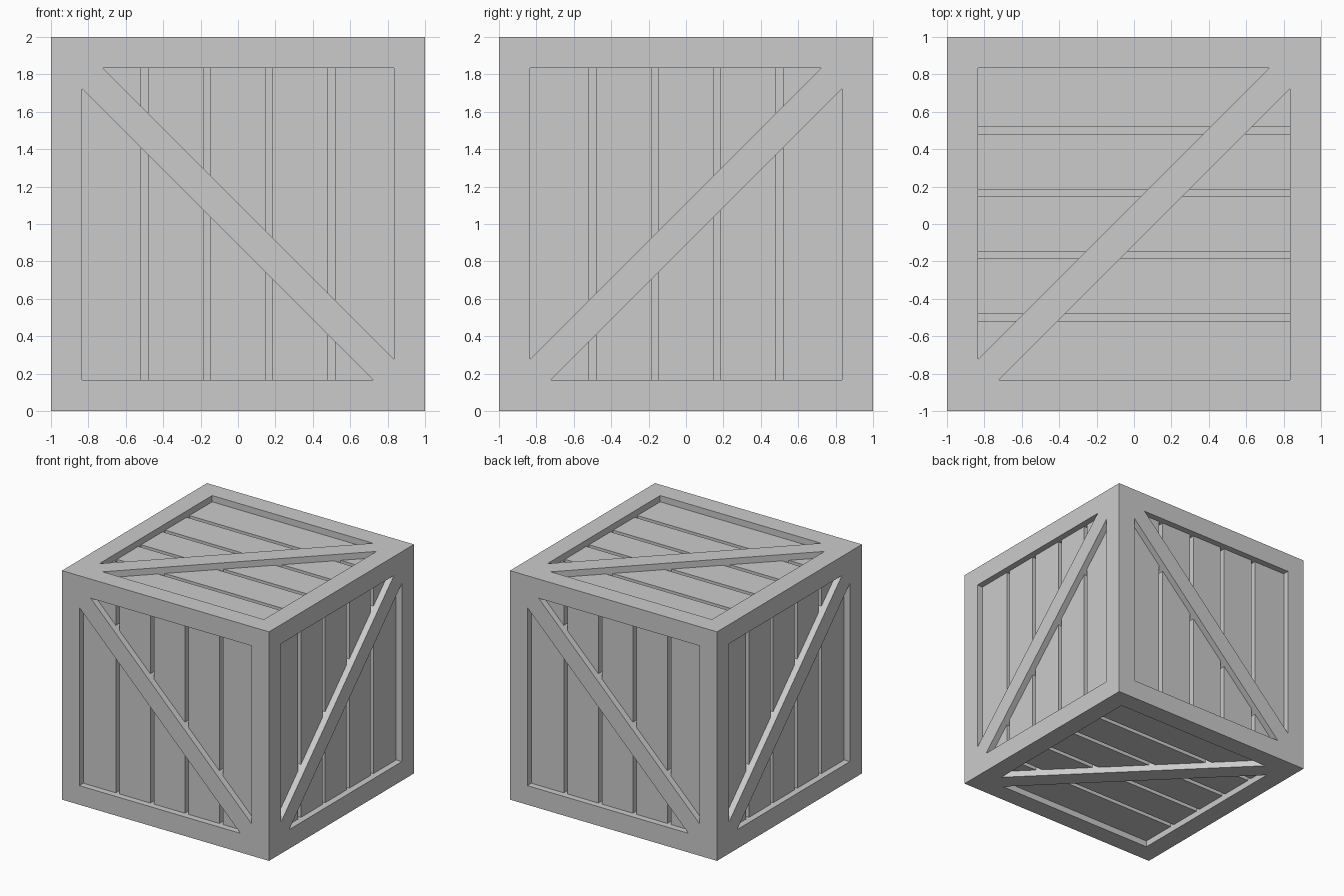
import bpy
import bmesh
from mathutils import Vector

if "Cube" in bpy.data.objects:
    bpy.data.objects.remove(bpy.data.objects["Cube"])

X, Y, Z = Vector((1, 0, 0)), Vector((0, 1, 0)), Vector((0, 0, 1))
CENTRE = Z                # crate spans z = 0..2
INNER = 0.833             # half size of the opening inside the frame
BRACE = 0.11              # brace half width measured along the frame
RECESS = 0.055            # depth of the plank surface
FLOOR = 0.115             # depth of the gaps between planks
PITCH, GAP = 1 / 3, 0.038

# Each side: plank direction, direction across the planks, outward normal
SIDES = {
    "top": (X, Y, Z), "bottom": (X, -Y, -Z),
    "front": (Z, -X, -Y), "back": (Z, X, Y),
    "right": (Z, Y, X), "left": (Z, -Y, -X),
}


def add_prism(bm, axes, points, n0, n1):
    """Extrude a flat outline on one side from distance n0 to n1."""
    u, v, n = axes
    low, high = ([bm.verts.new(CENTRE + u * a + v * b + n * h) for a, b in points]
                 for h in (n0, n1))
    bm.faces.new(low)
    bm.faces.new(high)
    for i in range(len(points)):
        j = (i + 1) % len(points)
        bm.faces.new((low[i], low[j], high[j], high[i]))


def rectangle(u0, u1, v0, v1):
    return [(u0, v0), (u1, v0), (u1, v1), (u0, v1)]


def make_object(name, bm):
    bmesh.ops.recalc_face_normals(bm, faces=bm.faces[:])
    mesh = bpy.data.meshes.new(name)
    bm.to_mesh(mesh)
    bm.free()
    obj = bpy.data.objects.new(name, mesh)
    bpy.context.collection.objects.link(obj)
    return obj


# Frame with flush diagonal braces: a block with two triangular pockets per side
bm = bmesh.new()
add_prism(bm, SIDES["top"], rectangle(-1, 1, -1, 1), -1, 1)
frame = make_object("frame_with_braces", bm)

bm = bmesh.new()
e = INNER
for axes in SIDES.values():
    for s in (1, -1):
        triangle = [(-e * s, e * s), ((e - BRACE) * s, e * s), (-e * s, (BRACE - e) * s)]
        add_prism(bm, axes, triangle, 1 - FLOOR, 1.1)
cutter = make_object("pocket_cutter", bm)
cutter.hide_render = True

mod = frame.modifiers.new("pockets", "BOOLEAN")
mod.operation = "DIFFERENCE"
mod.solver = "EXACT"
mod.object = cutter
bpy.context.view_layer.objects.active = frame
bpy.ops.object.modifier_apply(modifier=mod.name)
bpy.data.objects.remove(cutter)

# Five planks per side, their ends tucked into the frame
for side, axes in SIDES.items():
    for i in range(5):
        v0 = (i - 2.5) * PITCH + GAP / 2
        v1 = (i - 1.5) * PITCH - GAP / 2
        if i == 0:
            v0 = -0.85
        if i == 4:
            v1 = 0.85
        bm = bmesh.new()
        add_prism(bm, axes, rectangle(-0.85, 0.85, v0, v1), 0.87, 1 - RECESS)
        make_object(f"{side}_plank_{i + 1}", bm)
